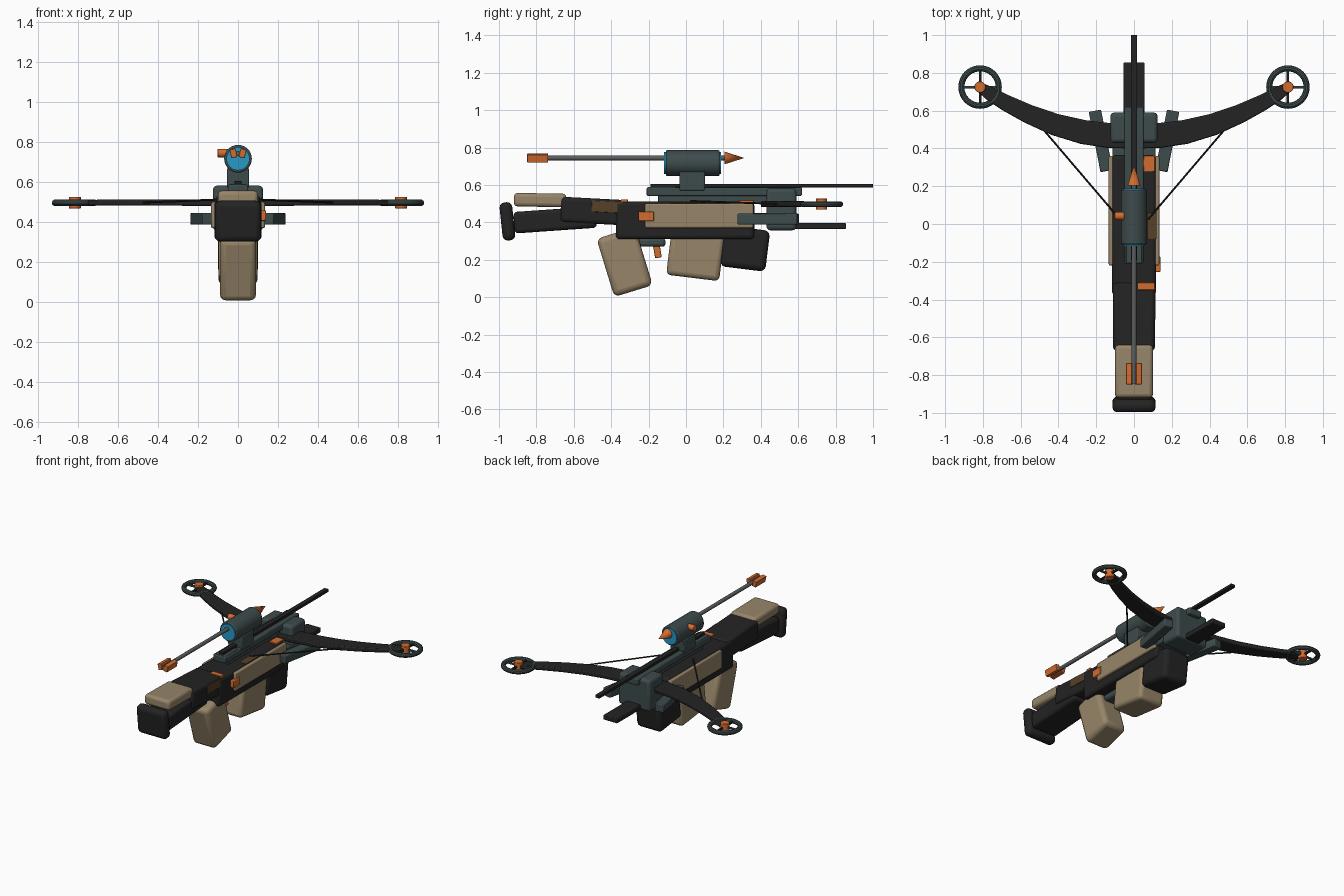
import bpy, bmesh, math
from mathutils import Vector

if "Cube" in bpy.data.objects:
    bpy.data.objects.remove(bpy.data.objects["Cube"])


def material(name, rgb):
    m = bpy.data.materials.new(name)
    m.diffuse_color = (*rgb, 1)
    m.use_nodes = True
    m.node_tree.nodes["Principled BSDF"].inputs["Base Color"].default_value = m.diffuse_color
    return m


BLACK = material("black polymer", (0.017, 0.017, 0.017))
GREY = material("slate metal", (0.048, 0.070, 0.072))
TAN = material("tan polymer", (0.31, 0.235, 0.14))
ORANGE = material("orange accent", (0.65, 0.15, 0.03))
BLUE = material("blue lens", (0.02, 0.32, 0.55))
BROWN = material("brown patch", (0.09, 0.052, 0.022))
STEEL = material("steel shaft", (0.11, 0.115, 0.115))


def finish(bm, name, mat, bevel=0.0, segments=2):
    bmesh.ops.recalc_face_normals(bm, faces=bm.faces)
    me = bpy.data.meshes.new(name)
    bm.to_mesh(me)
    bm.free()
    ob = bpy.data.objects.new(name, me)
    bpy.context.collection.objects.link(ob)
    me.materials.append(mat)
    if bevel:
        mod = ob.modifiers.new("edges", "BEVEL")
        mod.width, mod.segments = bevel, segments
        mod.limit_method = "ANGLE"
    bpy.context.view_layer.objects.active = ob
    ob.select_set(True)
    bpy.ops.object.shade_smooth_by_angle(angle=math.radians(35))
    ob.select_set(False)
    return ob


def box(name, mat, loc, size, bevel=0.006, rot=(0, 0, 0)):
    bm = bmesh.new()
    bmesh.ops.create_cube(bm, size=1)
    bmesh.ops.scale(bm, vec=size, verts=bm.verts)
    ob = finish(bm, name, mat, bevel, 3 if bevel > 0.015 else 2)
    ob.location = loc
    ob.rotation_euler = [math.radians(a) for a in rot]
    return ob


def rod(name, mat, a, b, r1, r2=None, sides=24, bevel=0.0):
    a, b = Vector(a), Vector(b)
    bm = bmesh.new()
    bmesh.ops.create_cone(bm, cap_ends=True, segments=sides, radius1=r1,
                          radius2=r1 if r2 is None else r2, depth=(b - a).length)
    ob = finish(bm, name, mat, bevel)
    ob.location = (a + b) / 2
    ob.rotation_euler = (b - a).to_track_quat("Z", "Y").to_euler()
    return ob


def ring(name, mat, loc, major, minor, n=40, k=10):
    bm = bmesh.new()
    grid = []
    for i in range(n):
        t = i * math.tau / n
        row = []
        for j in range(k):
            p = j * math.tau / k
            r = major + minor * math.cos(p)
            row.append(bm.verts.new((r * math.cos(t), r * math.sin(t), minor * math.sin(p))))
        grid.append(row)
    for i in range(n):
        for j in range(k):
            a, b = grid[i], grid[(i + 1) % n]
            bm.faces.new((a[j], b[j], b[(j + 1) % k], a[(j + 1) % k]))
    finish(bm, name, mat).location = loc


# Buttstock
box("butt_pad", BLACK, (0, -0.955, 0.405), (0.23, 0.068, 0.205), 0.028, (6, 0, 0))
box("cheek_rest", TAN, (0, -0.78, 0.519), (0.20, 0.28, 0.072), 0.02, (-1, 0, 0))
box("lower_stock", BLACK, (0, -0.70, 0.413), (0.20, 0.44, 0.115), 0.02, (4, 0, 0))
box("upper_stock", BLACK, (0, -0.49, 0.46), (0.22, 0.36, 0.135), 0.02, (-3, 0, 0))
box("stock_patch", BROWN, (0.109, -0.42, 0.483), (0.008, 0.17, 0.06), 0.002, (-3, 0, 0))

# Receiver
box("receiver", BLACK, (0, -0.005, 0.41), (0.235, 0.74, 0.20), 0.02)
for s, side in ((1, "right"), (-1, "left")):
    box(side + "_side_panel", TAN, (s * 0.119, 0.07, 0.435), (0.03, 0.58, 0.13), 0.008)
box("receiver_patch", BROWN, (0.095, -0.01, 0.508), (0.05, 0.14, 0.008), 0.002)
box("front_top_marker", ORANGE, (0.08, 0.32, 0.512), (0.06, 0.085, 0.012), 0.003)
box("rear_top_marker", ORANGE, (0.065, -0.33, 0.515), (0.09, 0.038, 0.016), 0.003)
box("safety_button", ORANGE, (0.125, -0.213, 0.433), (0.03, 0.082, 0.052), 0.005)

# Grip, trigger, magazine, foregrip
box("pistol_grip", TAN, (0, -0.328, 0.188), (0.18, 0.215, 0.325), 0.03, (17, 0, 0))
box("trigger_guard", GREY, (0, -0.185, 0.292), (0.09, 0.15, 0.045), 0.015)
box("trigger", ORANGE, (0, -0.153, 0.245), (0.035, 0.036, 0.07), 0.004, (10, 0, 0))
box("magazine", TAN, (0, 0.05, 0.222), (0.195, 0.285, 0.24), 0.025, (-7, 0, 0))
box("foregrip", BLACK, (0, 0.315, 0.26), (0.20, 0.245, 0.22), 0.03, (-7, 0, 0))

# Front riser, bolt rail and lower bar
box("riser_block", GREY, (0, 0.51, 0.47), (0.25, 0.16, 0.225), 0.02)
box("riser_bridge", GREY, (0, 0.43, 0.42), (0.23, 0.30, 0.06), 0.008)
box("lower_bar", BLACK, (0, 0.70, 0.38), (0.11, 0.31, 0.034), 0.005)
box("rail", GREY, (0, 0.205, 0.564), (0.10, 0.83, 0.045), 0.006)
box("rail_support", GREY, (0, 0.15, 0.525), (0.06, 0.60, 0.05), 0.004)
box("flight_groove", BLACK, (0, 0.405, 0.596), (0.034, 1.19, 0.02), 0.003)


# Bow limb swept along a curve, tapering to the tip
def limb(name, s):
    path = [(0.0, 0.462, 0.062), (0.13, 0.468, 0.066), (0.27, 0.487, 0.064),
            (0.42, 0.527, 0.058), (0.56, 0.583, 0.050), (0.68, 0.642, 0.043),
            (0.76, 0.688, 0.036), (0.82, 0.728, 0.026)]
    bm = bmesh.new()
    prev = None
    for i, (x, y, w) in enumerate(path):
        p, q = path[max(i - 1, 0)], path[min(i + 1, len(path) - 1)]
        d = Vector((q[0] - p[0], q[1] - p[1])).normalized()
        h = 0.017 - 0.004 * i / (len(path) - 1)
        cur = [bm.verts.new((s * (x - d.y * a * w), y + d.x * a * w, 0.498 + b * h))
               for a, b in ((-1, -1), (1, -1), (1, 1), (-1, 1))]
        if prev:
            for j in range(4):
                k = (j + 1) % 4
                bm.faces.new((prev[j], prev[k], cur[k], cur[j]))
        else:
            bm.faces.new(cur)
        prev = cur
    bm.faces.new(prev)
    finish(bm, name, BLACK, 0.007)


# Paired limbs, braces, cam wheels and strings
for s, side in ((1, "right"), (-1, "left")):
    limb(side + "_limb", s)
    box(side + "_limb_brace", GREY, (s * 0.176, 0.44, 0.417), (0.066, 0.325, 0.058), 0.006,
        (0, 0, -s * 11))
    cx, cy, cz = s * 0.815, 0.725, 0.497
    ring(side + "_wheel_rim", GREY, (cx, cy, cz), 0.099, 0.016)
    box(side + "_wheel_spoke_across", GREY, (cx, cy, cz), (0.19, 0.013, 0.013), 0.002)
    box(side + "_wheel_spoke_along", BLACK, (cx, cy, cz), (0.013, 0.19, 0.013), 0.002)
    rod(side + "_wheel_hub", ORANGE, (cx, cy, 0.468), (cx, cy, 0.527), 0.030, sides=16, bevel=0.003)
    rod(side + "_string", BLACK, (s * 0.48, 0.50, 0.498), (s * 0.075, 0.025, 0.514), 0.005, sides=8)

# Scope
box("scope_mount", GREY, (0, 0.033, 0.62), (0.11, 0.135, 0.10), 0.006)
box("mount_foot", GREY, (0, -0.13, 0.575), (0.085, 0.15, 0.03), 0.004)
rod("scope_tube", GREY, (0, -0.108, 0.717), (0, 0.18, 0.717), 0.069, sides=32, bevel=0.007)
rod("scope_lens", BLUE, (0, -0.117, 0.717), (0, 0.188, 0.717), 0.058, sides=32)
rod("scope_knob", ORANGE, (-0.102, 0.042, 0.745), (-0.05, 0.042, 0.745), 0.021, sides=16, bevel=0.003)

# Bolt with point and vanes
rod("bolt_shaft", STEEL, (0, -0.845, 0.744), (0, 0.22, 0.744), 0.013, sides=16)
rod("bolt_point", ORANGE, (0, 0.205, 0.744), (0, 0.312, 0.744), 0.034, 0.0, 16)
for s, side in ((1, "right"), (-1, "left")):
    box(side + "_vane", ORANGE, (s * 0.023, -0.793, 0.744), (0.030, 0.112, 0.044), 0.003,
        (0, s * 12, 0))
